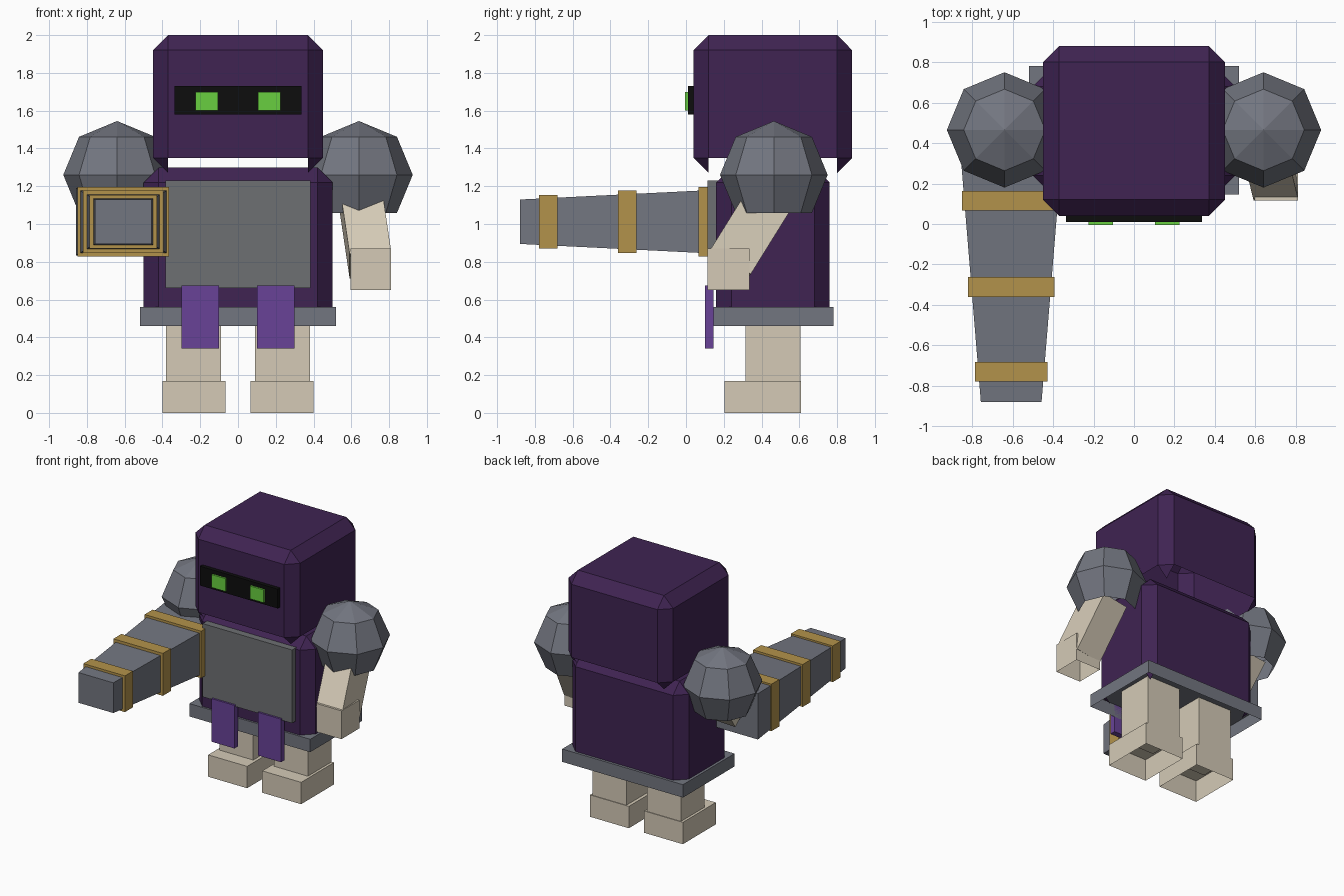
import bpy, bmesh
from mathutils import Matrix, Vector

cube = bpy.data.objects.get("Cube")
if cube:
    bpy.data.objects.remove(cube, do_unlink=True)


def material(name, r, g, b):
    m = bpy.data.materials.new(name)
    m.use_nodes = True
    m.diffuse_color = (r, g, b, 1)
    bsdf = next(n for n in m.node_tree.nodes if n.type == 'BSDF_PRINCIPLED')
    bsdf.inputs["Base Color"].default_value = (r, g, b, 1)
    return m


PURPLE = material("dark purple", .05, .017, .085)
LILAC = material("light purple", .14, .055, .31)
STEEL = material("steel grey", .17, .18, .215)
PLATE = material("plate grey", .155, .16, .17)
TAN = material("tan", .66, .59, .47)
GOLD = material("gold", .45, .29, .07)
BLACK = material("black", .004, .004, .004)
GREEN = material("green", .14, .62, .05)


def finish(name, bm, mat):
    me = bpy.data.meshes.new(name)
    bm.to_mesh(me)
    bm.free()
    me.materials.append(mat)
    ob = bpy.data.objects.new(name, me)
    bpy.context.collection.objects.link(ob)
    return ob


def box(name, mat, xs, ys, zs, bevel=0, open_bottom=False):
    """Box from axis ranges, optionally chamfered and open below."""
    lo, hi = map(Vector, zip(xs, ys, zs))
    bm = bmesh.new()
    bmesh.ops.create_cube(bm, size=1)
    bmesh.ops.scale(bm, vec=hi - lo, verts=bm.verts)
    bmesh.ops.translate(bm, vec=(lo + hi) / 2, verts=bm.verts)
    if bevel:
        bmesh.ops.bevel(bm, geom=bm.edges[:], offset=bevel, segments=1,
                        profile=.5, affect='EDGES')
    bm.normal_update()
    if open_bottom:
        # the corner triangles stay as small points
        low = [f for f in bm.faces if f.normal.z < -.1 and len(f.verts) == 4]
        bmesh.ops.delete(bm, geom=low, context='FACES')
    return finish(name, bm, mat)


def limb(name, top, bottom, width, depth):
    """Square limb running between two points."""
    top, bottom = Vector(top), Vector(bottom)
    up = (top - bottom).normalized()
    side = Vector((1, 0, 0))
    side = (side - up * side.dot(up)).normalized()
    turn = Matrix((side, up.cross(side), up)).transposed().to_4x4()
    size = Matrix.Diagonal((width, depth, (top - bottom).length, 1))
    bm = bmesh.new()
    bmesh.ops.create_cube(
        bm, size=1,
        matrix=Matrix.Translation((top + bottom) / 2) @ turn @ size)
    return finish(name, bm, TAN)


def mirrored(s, a, b):
    return tuple(sorted((s * a, s * b)))


# Head with visor
box("head", PURPLE, (-.45, .45), (.04, .88), (1.27, 2), .08, True)
box("visor", BLACK, (-.335, .335), (.01, .05), (1.58, 1.73))

# Torso, chest plate and belt
box("torso", PURPLE, (-.5, .5), (.16, .76), (.48, 1.3), .08, True)
box("chest_plate", PLATE, (-.385, .385), (.115, .17), (.66, 1.23))
box("belt", STEEL, (-.52, .52), (.145, .78), (.46, .56), 0, True)

# Paired parts
for side, s in (("left", 1), ("right", -1)):
    box(side + "_eye", GREEN, mirrored(s, .105, .225), (-.005, .02), (1.6, 1.7))
    box(side + "_belt_flap", LILAC, mirrored(s, .1, .3), (.1, .145), (.34, .675))
    box(side + "_leg", TAN, mirrored(s, .09, .38), (.316, .605), (.16, .56))
    box(side + "_foot", TAN, mirrored(s, .065, .4), (.205, .61), (0, .17), 0, True)

    # Faceted shoulder guard, open underneath
    bm = bmesh.new()
    bmesh.ops.create_uvsphere(bm, u_segments=8, v_segments=4, radius=.285)
    bmesh.ops.delete(bm, geom=[v for v in bm.verts if v.co.z < -.25],
                     context='VERTS')
    bmesh.ops.translate(bm, vec=(s * .64, .465, 1.26), verts=bm.verts)
    finish(side + "_shoulder", bm, STEEL)

# Arms and hand
limb("left_arm", (.645, .46, 1.16), (.7, .23, .79), .22, .25)
limb("right_arm", (-.64, .48, 1.18), (-.62, .34, 1.0), .2, .22)
box("left_hand", TAN, (.595, .81), (.115, .335), (.65, .87), 0, True)

# Tapered cannon on the right arm
cx, cz = -.607, 1.012
cannon = box("cannon", STEEL, (cx - .25, cx + .25), (-.88, .34),
             (cz - .178, cz + .178))
for v in cannon.data.vertices:
    if v.co.y < 0:
        v.co.x = cx + (v.co.x - cx) * .6
        v.co.z = cz + (v.co.z - cz) * .66

# Gold bands around the cannon
for i, (y, w, h) in enumerate(((.115, .243, .183), (-.312, .213, .165),
                               (-.73, .179, .141))):
    box("cannon_band_%d" % (i + 1), GOLD, (cx - w, cx + w),
        (y - .049, y + .049), (cz - h, cz + h))
